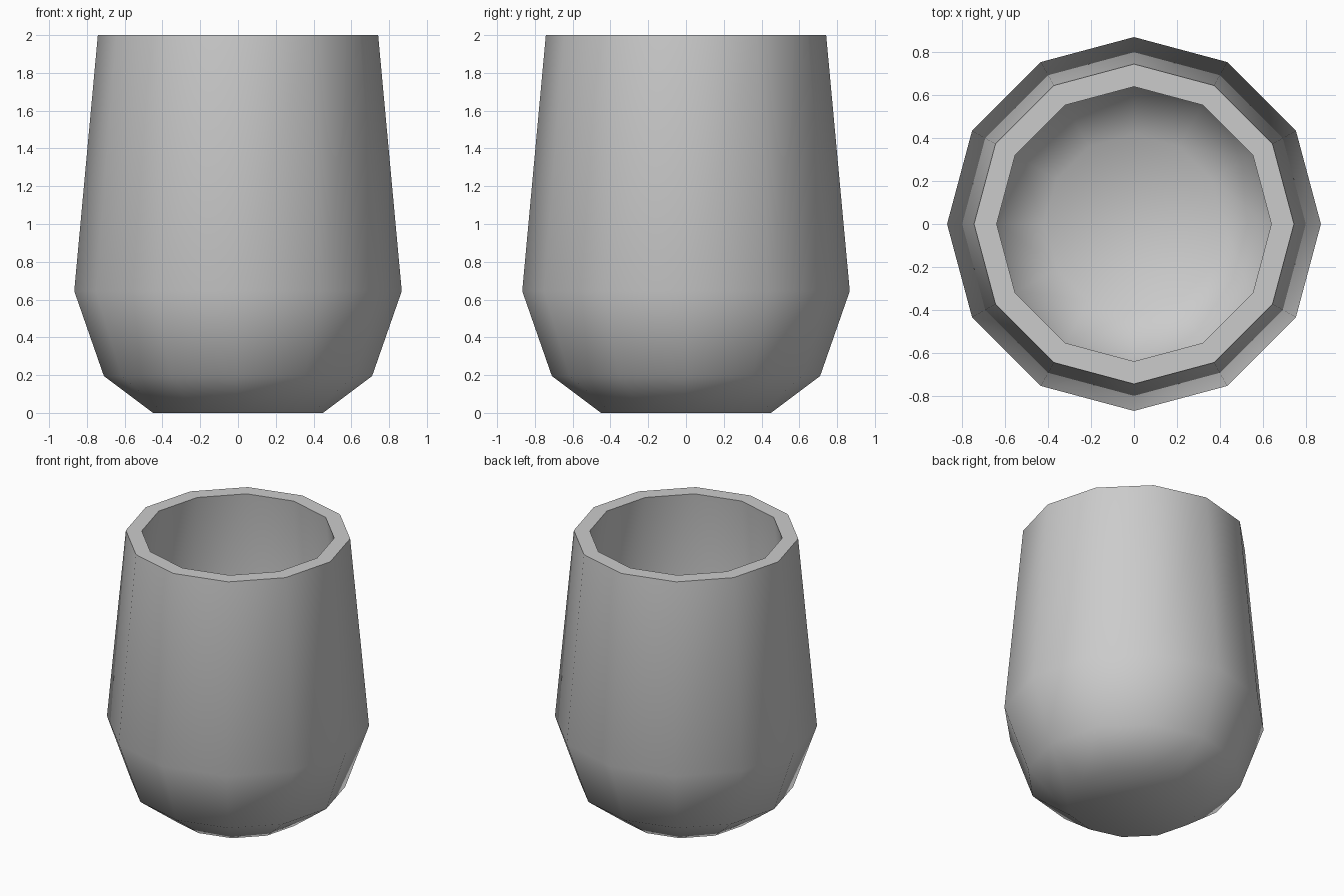
import bpy
import bmesh
from math import cos, sin, tau, radians

if "Cube" in bpy.data.objects:
    bpy.data.objects.remove(bpy.data.objects["Cube"], do_unlink=True)

SIDES = 12

# Radius and height, from the base up the outer wall, over the rim, down to the inner floor
PROFILE = [
    (0.45, 0.0), (0.71, 0.195), (0.867, 0.645), (0.742, 2.0),
    (0.637, 2.0), (0.76, 0.66), (0.62, 0.26), (0.415, 0.105),
]


def make_material(name, color):
    mat = bpy.data.materials.new(name)
    mat.use_nodes = True
    mat.diffuse_color = color
    mat.node_tree.nodes["Principled BSDF"].inputs["Base Color"].default_value = color
    return mat


def lathe(name, profile, sides, mat):
    bm = bmesh.new()
    rings = [
        [bm.verts.new((r * cos(tau * i / sides), r * sin(tau * i / sides), z))
         for i in range(sides)]
        for r, z in profile
    ]
    for low, high in zip(rings, rings[1:]):
        for i in range(sides):
            j = (i + 1) % sides
            bm.faces.new((low[i], low[j], high[j], high[i]))
    # Base underside and inner floor
    bm.faces.new(rings[0][::-1])
    bm.faces.new(rings[-1])
    bmesh.ops.recalc_face_normals(bm, faces=bm.faces)
    mesh = bpy.data.meshes.new(name)
    bm.to_mesh(mesh)
    bm.free()
    mesh.materials.append(mat)
    obj = bpy.data.objects.new(name, mesh)
    bpy.context.collection.objects.link(obj)
    return obj


# Hollow tumbler with a crisp rim and a smoothly shaded body
cup = lathe("cup", PROFILE, SIDES, make_material("grey", (0.6, 0.6, 0.6, 1.0)))
bpy.ops.object.select_all(action="DESELECT")
cup.select_set(True)
bpy.context.view_layer.objects.active = cup
bpy.ops.object.shade_smooth_by_angle(angle=radians(60))
